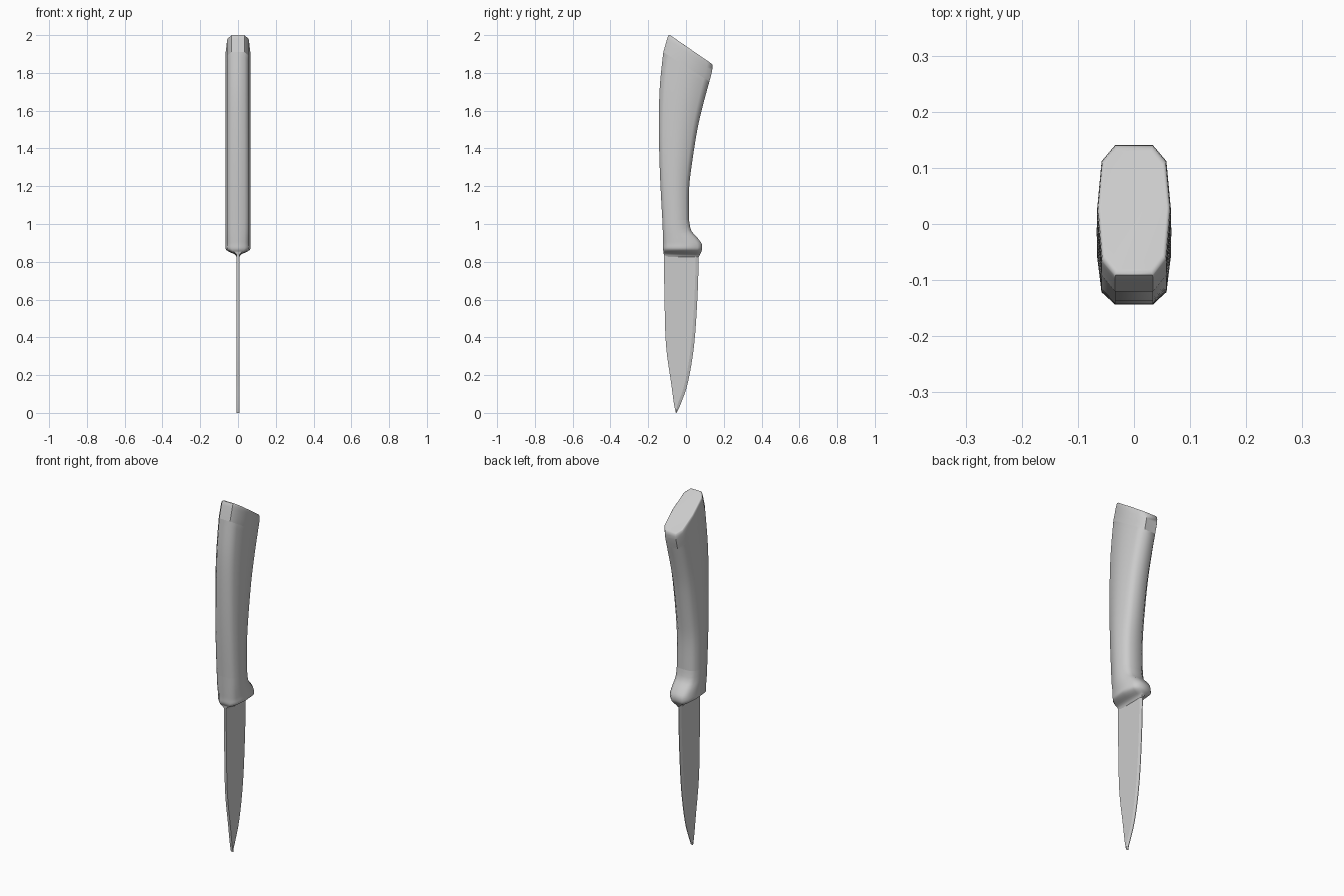
import bpy
import bmesh
from math import radians

if "Cube" in bpy.data.objects:
    bpy.data.objects.remove(bpy.data.objects["Cube"])

grey = bpy.data.materials.new("light_grey")
grey.use_nodes = True
grey.diffuse_color = (0.6, 0.6, 0.6, 1)
grey.node_tree.nodes["Principled BSDF"].inputs["Base Color"].default_value = (0.6, 0.6, 0.6, 1)

# Ten-sided grip section: (half width, fraction of the way from front to back)
HALF = [(0.034, 0), (0.058, 0.12), (0.066, 0.52), (0.058, 0.88), (0.034, 1)]
SECTION = HALF + [(-x, t) for x, t in reversed(HALF)]


def finish(name, bm, angle):
    bmesh.ops.recalc_face_normals(bm, faces=bm.faces)
    mesh = bpy.data.meshes.new(name)
    bm.to_mesh(mesh)
    bm.free()
    mesh.materials.append(grey)
    obj = bpy.data.objects.new(name, mesh)
    bpy.context.collection.objects.link(obj)
    bpy.ops.object.select_all(action='DESELECT')
    obj.select_set(True)
    bpy.context.view_layer.objects.active = obj
    bpy.ops.object.shade_smooth_by_angle(angle=radians(angle))
    return obj


def smooth_path(rings, steps):
    """Catmull-Rom interpolation through the rings."""
    out = []
    for i in range(len(rings) - 1):
        a, b, c, d = (rings[max(0, min(len(rings) - 1, i + k))] for k in (-1, 0, 1, 2))
        for s in range(steps):
            u = s / steps
            out.append([(2 * q + (r - p) * u + (2 * p - 5 * q + 4 * r - w) * u * u
                         + (3 * q - p - 3 * r + w) * u ** 3) / 2
                        for p, q, r, w in zip(a, b, c, d)])
    return out + [rings[-1]]


def loft(name, rings, steps, angle):
    """Rings are front y, front z, back y, back z, width scale."""
    bm = bmesh.new()
    loops = [[bm.verts.new((x * w, yf + (yb - yf) * t, zf + (zb - zf) * t)) for x, t in SECTION]
             for yf, zf, yb, zb, w in smooth_path(rings, steps)]
    n = len(SECTION)
    for lo, hi in zip(loops, loops[1:]):
        for i in range(n):
            j = (i + 1) % n
            bm.faces.new((lo[i], lo[j], hi[j], hi[i]))
    bm.faces.new(loops[0])
    bm.faces.new(loops[-1])
    return finish(name, bm, angle)


# Curved grip
loft("handle", [
    (-0.125, 1.02, 0.016, 1.02, 1), (-0.135, 1.20, 0.016, 1.18, 1),
    (-0.142, 1.40, 0.030, 1.31, 1), (-0.143, 1.60, 0.060, 1.50, 1),
    (-0.137, 1.75, 0.090, 1.63, 1), (-0.120, 1.91, 0.124, 1.755, 1)], 4, 62)

# Slanted end cap
loft("end_cap", [
    (-0.120, 1.91, 0.124, 1.755, 1), (-0.100, 1.98, 0.138, 1.81, 1),
    (-0.091, 2.00, 0.140, 1.842, 0.97), (-0.080, 1.997, 0.130, 1.852, 0.88)], 2, 50)

# Bolster with finger guard, flaring out from the blade
loft("bolster", [
    (-0.116, 0.825, 0.067, 0.825, 0.11), (-0.118, 0.842, 0.074, 0.838, 0.28),
    (-0.120, 0.856, 0.081, 0.852, 0.75), (-0.121, 0.870, 0.085, 0.868, 1),
    (-0.121, 0.895, 0.083, 0.895, 1), (-0.122, 0.925, 0.062, 0.925, 1),
    (-0.123, 0.965, 0.028, 0.965, 1), (-0.125, 1.02, 0.016, 1.02, 1)], 3, 62)

# Blade: flat sides with a ground bevel towards the back cutting edge
blade_rows = smooth_path([
    (-0.117, 0.068, 0.85), (-0.114, 0.061, 0.62), (-0.106, 0.043, 0.36),
    (-0.079, 0.010, 0.16), (-0.064, -0.027, 0.05), (-0.054, -0.050, 0.0)], 4)
bm = bmesh.new()
rows = []
for front, back, z in blade_rows:
    grind = back - min(0.016, (back - front) * 0.5)
    rows.append([bm.verts.new((x, y, z)) for x, y in (
        (-0.007, front), (0.007, front), (0.007, grind),
        (0.0015, back), (-0.0015, back), (-0.007, grind))])
for a, b in zip(rows, rows[1:]):
    for i in range(6):
        j = (i + 1) % 6
        bm.faces.new((a[i], a[j], b[j], b[i]))
bm.faces.new(rows[0])
bm.faces.new(rows[-1])
finish("blade", bm, 15)
